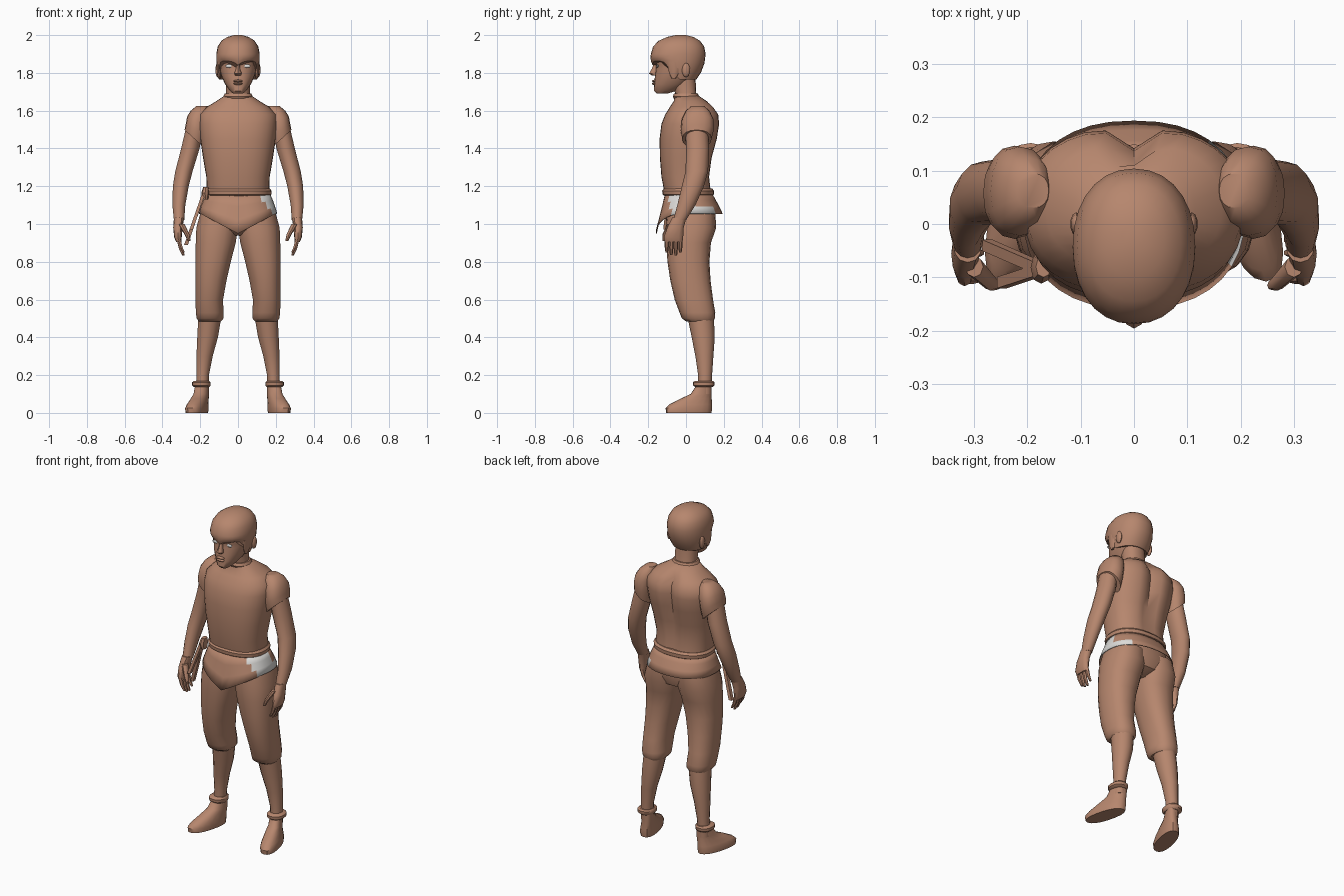
import bpy, bmesh, math
from mathutils import Vector


def material(name, rgb):
    m = bpy.data.materials.new(name)
    m.diffuse_color = (*rgb, 1)
    return m


BROWN = material("clay brown", (0.47, 0.24, 0.155))
PALE = material("pale grey", (0.72, 0.71, 0.69))


def finish(name, bm, mats=(BROWN,), mirror=False, angle=40):
    me = bpy.data.meshes.new(name)
    bm.to_mesh(me)
    bm.free()
    for m in mats:
        me.materials.append(m)
    ob = bpy.data.objects.new(name, me)
    bpy.context.collection.objects.link(ob)
    if mirror:
        ob.modifiers.new("mirror", 'MIRROR').use_mirror_merge = False
    bpy.context.view_layer.objects.active = ob
    for o in bpy.context.selected_objects:
        o.select_set(False)
    ob.select_set(True)
    bpy.ops.object.shade_smooth_by_angle(angle=math.radians(angle))
    return ob


def loft(name, rings, n=16, power=2.3, warp=None, caps=True, mirror=False, mats=(BROWN,), rule=None):
    """Skin level rings given as (z, centre x, half width, y front, y back)."""
    bm = bmesh.new()
    loops = []
    for z, cx, rx, y0, y1 in rings:
        loop = []
        for i in range(n):
            a = 2 * math.pi * (i + (0.5 if n == 4 else 0)) / n - math.pi / 2
            c, s = math.cos(a), math.sin(a)
            x = cx + rx * math.copysign(abs(c) ** (2 / power), c)
            y = (y0 + y1) / 2 + (y1 - y0) / 2 * math.copysign(abs(s) ** (2 / power), s)
            co = Vector((x, y, z))
            loop.append(bm.verts.new(warp(co) if warp else co))
        loops.append(loop)
    for a, b in zip(loops, loops[1:]):
        for i in range(n):
            j = (i + 1) % n
            bm.faces.new((a[i], a[j], b[j], b[i]))
    if caps:
        bm.faces.new(loops[0])
        bm.faces.new(loops[-1])
    bmesh.ops.recalc_face_normals(bm, faces=bm.faces)
    if rule:
        for f in bm.faces:
            f.material_index = rule(f.calc_center_median())
    return finish(name, bm, mats, mirror)


def blob(name, centre, size, mat=BROWN, mirror=False):
    bm = bmesh.new()
    bmesh.ops.create_uvsphere(bm, u_segments=10, v_segments=6, radius=1)
    for v in bm.verts:
        v.co = Vector(centre) + v.co * Vector(size)
    return finish(name, bm, (mat,), mirror)


# Shirt body with a groove down the spine
def spine(v):
    if v.y > 0 and v.z < 1.64:
        v.y -= 0.04 * math.exp(-(v.x / 0.035) ** 2) * min(1, max(0.2, (v.z - 1.15) / 0.3))
    return v


loft("shirt", [(1.17, 0, .165, -.115, .135), (1.25, 0, .168, -.13, .127), (1.35, 0, .185, -.138, .142),
               (1.45, 0, .2, -.14, .17), (1.53, 0, .207, -.13, .182), (1.58, 0, .203, -.11, .177),
               (1.62, 0, .165, -.085, .15), (1.65, 0, .115, -.065, .11), (1.68, 0, .07, -.06, .065)],
     n=32, power=2.4, warp=spine)
loft("collar", [(1.665, 0, .07, -.065, .065), (1.675, 0, .078, -.07, .07), (1.69, 0, .07, -.064, .062)])


# Short sleeves with a slanted hem
def slant(v):
    v.z += max(0, 1.6 - v.z) / 0.15 * 0.9 * (v.x - 0.23)
    return v


loft("sleeve", [(1.45, .231, .052, -.02, .135), (1.50, .224, .053, -.028, .147), (1.56, .214, .055, -.022, .145),
                (1.6, .202, .048, .0, .125), (1.625, .19, .03, .03, .095)], warp=slant, mirror=True)

# Arms, palms, fingers and thumbs
loft("arm", [(1.02, .312, .028, -.068, .0), (1.1, .313, .035, -.046, .05), (1.2, .303, .043, -.022, .095),
             (1.28, .286, .047, -.002, .117), (1.4, .252, .05, .0, .122), (1.55, .222, .045, -.005, .115)],
     n=14, power=2, mirror=True)
loft("palm", [(.905, .314, .014, -.112, -.018), (.93, .318, .02, -.117, -.015),
              (.98, .318, .025, -.1, -.012), (1.035, .312, .027, -.072, .002)], n=12, mirror=True)
for k, tip in enumerate((.85, .835, .832, .85)):
    y = -.101 + k * .024
    loft("finger", [(tip, .288, .007, y - .008, y + .006), ((tip + .91) / 2, .304, .011, y - .012, y + .01),
                    (.92, .315, .012, y - .012, y + .012)], n=6, power=2, mirror=True)
loft("thumb", [(.91, .258, .008, -.124, -.106), (.945, .27, .013, -.125, -.095),
               (1.0, .3, .017, -.1, -.06)], n=8, power=2, mirror=True)

# Belt, hanging sash tails and flared hem
loft("belt", [(1.148, 0, .165, -.112, .138), (1.156, 0, .176, -.124, .148), (1.176, 0, .178, -.126, .149),
              (1.188, 0, .168, -.116, .138)], n=28)
loft("belt_knot", [(1.13, -.172, .014, -.1, -.06), (1.165, -.174, .02, -.112, -.052),
                   (1.195, -.17, .014, -.1, -.06)], n=8)
loft("sash_tail_long", [(.89, -.275, .014, -.055, -.025), (1.19, -.172, .012, -.1, -.07)], n=4, power=2)
loft("sash_tail_short", [(.97, -.248, .013, -.125, -.095), (1.19, -.172, .012, -.1, -.07)], n=4, power=2)


def hem(v):
    if v.y < 0:
        v.z -= .105 * max(0, 1 - abs(v.x) / .2) * (1.165 - v.z) / .11
    return v


def pale_side(c):
    return int(c.x > .12 and (-.085 < c.y < .05 or (c.z < 1.075 and -.085 < c.y < .15)))


skirt = loft("tunic_hem", [(1.055, 0, .208, -.16, .194), (1.092, 0, .197, -.143, .177),
                           (1.128, 0, .184, -.127, .157), (1.165, 0, .168, -.11, .137)],
             n=36, warp=hem, caps=False, mats=(BROWN, PALE), rule=pale_side)
skirt.modifiers.new("cloth", 'SOLIDIFY').thickness = .005

# Trousers gathered under the knee
loft("hips", [(.94, 0, .05, -.05, .08), (.97, 0, .15, -.09, .135), (1.03, 0, .19, -.108, .155),
              (1.1, 0, .178, -.108, .148), (1.17, 0, .163, -.105, .13)], n=24)
loft("trouser_leg", [(.485, .148, .06, .0, .145), (.5, .148, .072, -.022, .153), (.53, .15, .074, -.034, .155),
                     (.6, .152, .074, -.06, .143), (.7, .143, .083, -.083, .13), (.8, .132, .095, -.098, .124),
                     (.9, .118, .107, -.105, .132), (.98, .11, .112, -.108, .16), (1.06, .1, .1, -.1, .155)],
     n=18, mirror=True)

# Lower legs, ankle bands and feet turned outward
loft("calf", [(.1, .19, .034, .06, .135), (.2, .187, .034, .064, .138), (.3, .177, .044, .05, .145),
              (.4, .161, .056, .03, .152), (.5, .15, .062, .01, .148)], n=14, power=2, mirror=True)
loft("ankle_band", [(.136, .192, .04, .05, .14), (.145, .194, .049, .038, .15), (.162, .194, .049, .036, .152),
                    (.17, .192, .04, .048, .144)], n=16, mirror=True)


def toe_out(v):
    v.x -= .24 * (v.y - .09)
    return v


loft("foot", [(0, .2, .05, -.105, .135), (.025, .2, .052, -.108, .138), (.045, .198, .048, -.088, .138),
              (.075, .194, .042, -.03, .136), (.1, .192, .038, .025, .136), (.145, .191, .036, .055, .136)],
     n=18, warp=toe_out, mirror=True)

# Neck, face and ears
loft("neck", [(1.62, 0, .075, -.05, .07), (1.68, 0, .062, -.055, .055), (1.78, 0, .064, -.08, .05)])
loft("face", [(1.69, 0, .025, -.155, -.1), (1.705, 0, .043, -.17, -.05), (1.74, 0, .068, -.168, .01),
              (1.78, 0, .087, -.165, .045), (1.82, 0, .098, -.16, .075), (1.845, 0, .102, -.158, .08),
              (1.87, 0, .104, -.168, .088), (1.94, 0, .09, -.15, .08)], n=24)
loft("nose", [(1.785, 0, .014, -.178, -.145), (1.796, 0, .02, -.196, -.145), (1.82, 0, .011, -.182, -.145),
              (1.855, 0, .008, -.166, -.145)], n=8, power=2)
for z in (1.743, 1.757):
    blob("lip", (0, -.168, z), (.026, .013, .007))
blob("ear", (.108, .0, 1.815), (.012, .022, .038), mirror=True)
blob("eye", (.046, -.1505, 1.836), (.021, .0049, .009), PALE, True)


# Bowl-shaped hair, cut high over the brow and low behind
def fringe(v):
    if v.z < 1.9:
        t = min(1, max(0, (-v.y - .04) / .08))
        low = 1.765 + .097 * t - .02 * math.exp(-(v.x / .02) ** 2) * t
        v.z = 1.9 - (1.9 - v.z) * (1.9 - low) / .14
    return v


loft("hair", [(1.76, 0, .102, -.178, .055), (1.8, 0, .11, -.184, .08), (1.85, 0, .115, -.188, .098),
              (1.9, 0, .115, -.186, .104), (1.94, 0, .107, -.174, .096), (1.97, 0, .088, -.145, .074),
              (1.99, 0, .057, -.1, .04), (2.0, 0, .022, -.055, .0)], n=28, power=2.15, warp=fringe)
loft("side_lock", [(1.77, .1, .006, -.075, -.055), (1.8, .102, .01, -.09, -.035),
                   (1.86, .103, .011, -.1, -.02)], n=8, mirror=True)
